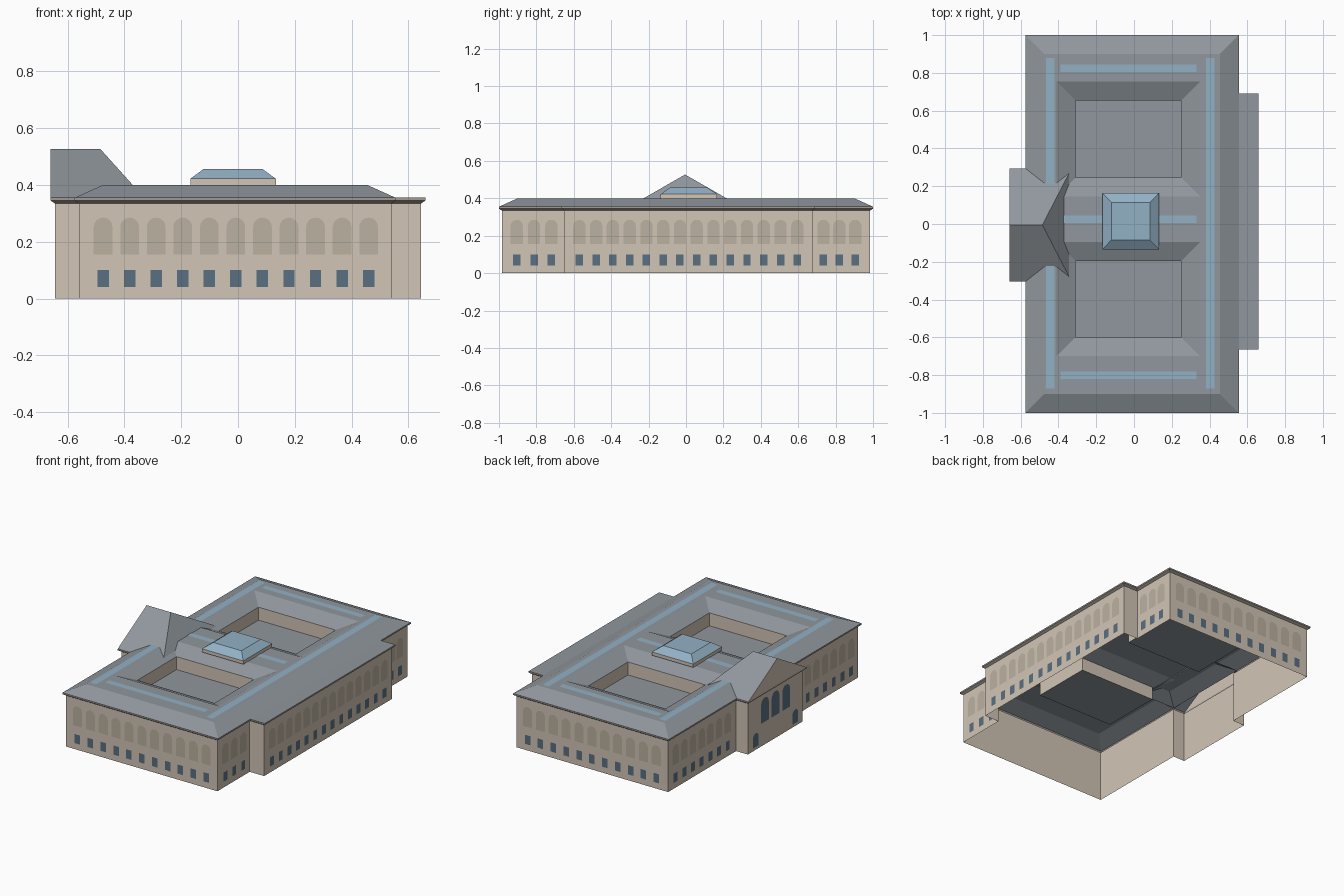
import bpy, math
from mathutils import Vector

if "Cube" in bpy.data.objects:
    bpy.data.objects.remove(bpy.data.objects["Cube"])


def material(name, rgb):
    m = bpy.data.materials.new(name)
    m.diffuse_color = (*rgb, 1)
    m.use_nodes = True
    m.node_tree.nodes["Principled BSDF"].inputs["Base Color"].default_value = m.diffuse_color
    return m


STONE = material("stone", (0.64, 0.56, 0.46))
TRIM = material("trim", (0.36, 0.33, 0.29))
ARCH = material("arch_stone", (0.50, 0.44, 0.35))
ROOF = material("slate", (0.28, 0.31, 0.34))
GLASS = material("skylight", (0.29, 0.44, 0.56))
WINDOW = material("window", (0.10, 0.16, 0.22))


def make(name, faces, mat):
    """Mesh object from a list of polygons given as points."""
    verts, index, polys = [], {}, []
    for f in faces:
        ids = []
        for p in f:
            k = tuple(round(c, 5) for c in p)
            if k not in index:
                index[k] = len(verts)
                verts.append(k)
            ids.append(index[k])
        polys.append(ids)
    me = bpy.data.meshes.new(name)
    me.from_pydata(verts, [], polys)
    me.materials.append(mat)
    ob = bpy.data.objects.new(name, me)
    bpy.context.collection.objects.link(ob)
    return ob


def loft(loops):
    """Side quads between successive loops (counter-clockwise, going up)."""
    out = []
    for a, b in zip(loops, loops[1:]):
        n = len(a)
        out += [(a[i], a[(i + 1) % n], b[(i + 1) % n], b[i]) for i in range(n)]
    return out


def rect(x0, x1, y0, y1, z):
    return [(x0, y0, z), (x1, y0, z), (x1, y1, z), (x0, y1, z)]


def footprint(o, z):
    """Main block with east bay and west portico, grown outwards by o."""
    x0, x1, y = -0.56 - o, 0.54 + o, 0.985 + o
    bx, b0, b1 = 0.645 + o, -0.65 - o, 0.675 + o
    px, p0, p1 = -0.645 - o, -0.29 - o, 0.28 + o
    pts = [(x0, -y), (x1, -y), (x1, b0), (bx, b0), (bx, b1), (x1, b1),
           (x1, y), (x0, y), (x0, p1), (px, p1), (px, p0), (x0, p0)]
    return [(a, b, z) for a, b in pts]


# Outer walls and cornice
make("outer_walls", loft([footprint(0, 0), footprint(0, 0.335)]), STONE)
make("cornice", loft([footprint(0, 0.335), footprint(0.015, 0.345),
                      footprint(0.015, 0.355)]), TRIM)

# Main roof: outer hips, flat top, slopes down into two courtyards
EAVE, TOP, FLOOR = 0.355, 0.40, 0.27
faces = loft([rect(-0.575, 0.555, -1, 1, EAVE), rect(-0.475, 0.455, -0.9, 0.9, TOP)])
for x0, x1, y0, y1 in [(-0.475, -0.41, -0.9, 0.9), (0.35, 0.455, -0.9, 0.9),
                       (-0.41, 0.35, -0.9, -0.70), (-0.41, 0.35, -0.095, 0.145),
                       (-0.41, 0.35, 0.755, 0.9)]:
    faces.append(rect(x0, x1, y0, y1, TOP))
courts = {"south": (-0.60, -0.195), "north": (0.245, 0.655)}
for y0, y1 in courts.values():
    faces += loft([rect(-0.31, 0.25, y0, y1, EAVE),
                   rect(-0.41, 0.35, y0 - 0.1, y1 + 0.1, TOP)][::-1])
make("main_roof", faces, ROOF)
make("bay_roof", [rect(0.555, 0.66, -0.665, 0.69, EAVE)], ROOF)

# Courtyard walls and floors
for n, (y0, y1) in courts.items():
    make(n + "_court_walls", loft([rect(-0.31, 0.25, y0, y1, EAVE),
                                   rect(-0.31, 0.25, y0, y1, FLOOR)]), STONE)
    make(n + "_court_floor", [rect(-0.31, 0.25, y0, y1, FLOOR)], ROOF)

# Portico roof: gable to the west, hip to the east
a, b, c, d = rect(-0.66, -0.33, -0.305, 0.295, EAVE)
r0, r1 = (-0.66, -0.005, 0.527), (-0.485, -0.005, 0.527)
make("portico_roof", [(a, b, r1, r0), (b, c, r1), (c, d, r0, r1)], ROOF)
make("portico_pediment", [(d, a, r0)], STONE)

# Roof skylight strips
strips = [rect(*s, TOP + 0.002) for s in [
    (-0.465, -0.42, -0.87, 0.88), (0.38, 0.425, -0.87, 0.88),
    (-0.39, 0.33, 0.805, 0.845), (-0.39, 0.33, 0.005, 0.045),
    (-0.39, 0.33, -0.82, -0.78)]]
make("skylight_strips", strips, GLASS)

# Central lantern
base = rect(-0.168, 0.133, -0.135, 0.165, 0.422)
make("lantern_base", loft([rect(-0.168, 0.133, -0.135, 0.165, TOP), base]), STONE)
cap = rect(-0.12, 0.085, -0.085, 0.115, 0.457)
make("lantern_glass", loft([base, cap]) + [cap], GLASS)


def panel(origin, u, c, w, z0, z1, arched):
    """Window outline on a wall; u runs to the right seen from outside."""
    r = w / 2
    pts = [(c - r, z0), (c + r, z0)]
    if arched:
        pts += [(c + r * math.cos(t * math.pi / 8), z1 - r + r * math.sin(t * math.pi / 8))
                for t in range(9)]
    else:
        pts += [(c + r, z1), (c - r, z1)]
    up = Vector((0, 0, 1))
    out = u.cross(up) * 0.002
    return [tuple(origin + out + u * s + up * z) for s, z in pts]


def spaced(first, last, n):
    return [first + (last - first) * i / (n - 1) for i in range(n)]


# Rows of blind arches over square windows on each wall
X, Y = Vector((1, 0, 0)), Vector((0, 1, 0))
side = spaced(0.37, 0.91, 7)
ends = spaced(-0.475, 0.46, 11)
rows = {
    "front": (-0.985 * Y, X, ends),
    "back": (0.985 * Y, -X, [-s for s in ends]),
    "east_bay": (0.645 * X, Y, spaced(-0.57, 0.595, 14)),
    "east_wing": (0.54 * X, Y, spaced(-0.905, -0.72, 3) + spaced(0.735, 0.905, 3)),
    "west": (-0.56 * X, -Y, side + [-s for s in side]),
}
for n, (o, u, cs) in rows.items():
    make(n + "_arches", [panel(o, u, s, 0.066, 0.155, 0.285, True) for s in cs], ARCH)
    make(n + "_windows", [panel(o, u, s, 0.04, 0.04, 0.10, False) for s in cs], WINDOW)

# Portico windows and side doors
o = -0.645 * X
make("portico_windows", [panel(o, -Y, s, 0.08, 0.15, 0.31, True)
                         for s in (-0.105, 0.005, 0.115)], WINDOW)
make("portico_doors", [panel(o, -Y, s, 0.06, 0.02, 0.11, True)
                       for s in (-0.2, 0.21)], WINDOW)
